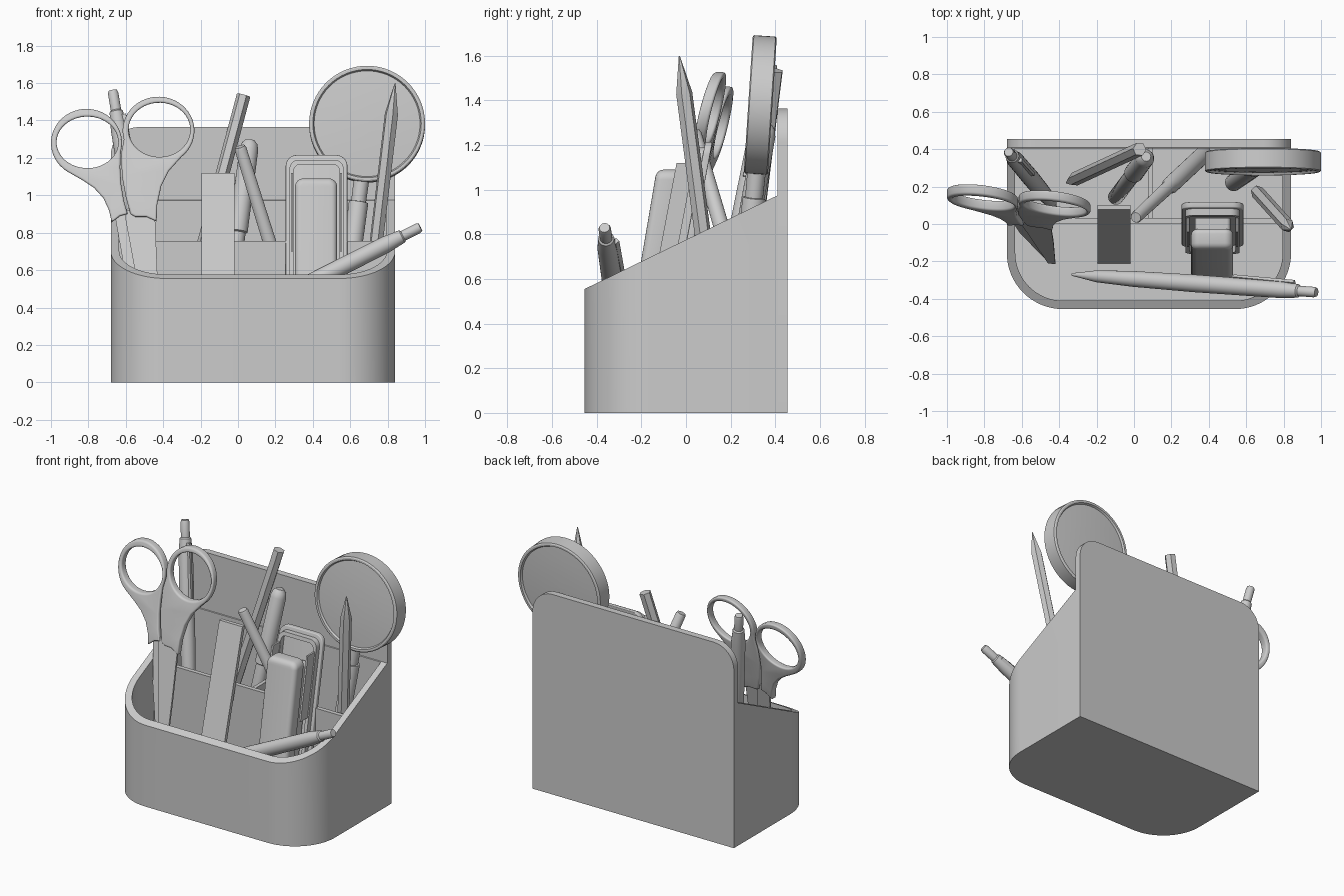
import bpy, bmesh
from math import sin, cos, pi, radians
from mathutils import Vector, Matrix

if "Cube" in bpy.data.objects:
    bpy.data.objects.remove(bpy.data.objects["Cube"])


def finish(bm, name):
    bmesh.ops.remove_doubles(bm, verts=bm.verts, dist=1e-5)
    bmesh.ops.recalc_face_normals(bm, faces=bm.faces)
    me = bpy.data.meshes.new(name)
    bm.to_mesh(me)
    bm.free()
    ob = bpy.data.objects.new(name, me)
    bpy.context.collection.objects.link(ob)
    return ob


def arc(cx, cz, rx, rz, a0, a1, n):
    return [(cx + rx * cos(radians(a0 + (a1 - a0) * i / n)),
             cz + rz * sin(radians(a0 + (a1 - a0) * i / n))) for i in range(n + 1)]


def rrect(x0, x1, z0, z1, r, rb=0.0):
    """Rectangle with rounded top (r) and bottom (rb) corners."""
    low = (lambda x, s, a: arc(x - s * rb, z0 + rb, rb, rb, a, a + 90, 8)) if rb else (lambda x, s, a: [(x, z0)])
    return (low(x0, -1, 180) + low(x1, 1, 270)
            + arc(x1 - r, z1 - r, r, r, 0, 90, 8) + arc(x0 + r, z1 - r, r, r, 90, 180, 8))


def plate(name, loops, a, b, c, half, bevel=0.0):
    """Front-facing outline(s) with thickness; its middle plane is y = a + b*z + c*x."""
    cu = bpy.data.curves.new(name, 'CURVE')
    cu.dimensions, cu.fill_mode = '2D', 'BOTH'
    cu.extrude, cu.bevel_depth, cu.offset, cu.bevel_resolution = half - bevel, bevel, -bevel, 3
    for loop in loops:
        sp = cu.splines.new('POLY')
        sp.points.add(len(loop) - 1)
        for p, (x, z) in zip(sp.points, loop):
            p.co = (x, z, 0, 1)
        sp.use_cyclic_u = True
    tmp = bpy.data.objects.new(name + "_tmp", cu)
    bpy.context.collection.objects.link(tmp)
    dg = bpy.context.evaluated_depsgraph_get()
    me = bpy.data.meshes.new_from_object(tmp.evaluated_get(dg))
    bm = bmesh.new()
    bm.from_mesh(me)
    bm.transform(Matrix(((1, 0, 0, 0), (c, b, -1, a), (0, 1, 0, 0), (0, 0, 0, 1))))
    bpy.data.objects.remove(tmp)
    bpy.data.curves.remove(cu)
    bpy.data.meshes.remove(me)
    return finish(bm, name)


def rod(name, p0, p1, prof, sides=32):
    """Turned profile (t, radius) along p0 -> p1, t as a fraction of the length."""
    p0, p1 = Vector(p0), Vector(p1)
    d = p1 - p0
    bm = bmesh.new()
    rings = [[bm.verts.new((r * cos(2 * pi * i / sides), r * sin(2 * pi * i / sides), t * d.length))
              for i in range(sides)] for t, r in prof]
    for A, B in zip(rings, rings[1:]):
        for i in range(sides):
            j = (i + 1) % sides
            bm.faces.new((A[i], A[j], B[j], B[i]))
    bm.faces.new(rings[0][::-1])
    bm.faces.new(rings[-1])
    bm.transform(Matrix.Translation(p0) @ d.to_track_quat('Z', 'Y').to_matrix().to_4x4())
    return finish(bm, name)


# holder shell: square back, round front corners, top sloping up to the back
def footprint(t, back):
    r = 0.30 - t
    x0, x1, y0 = -0.68 + t, 0.84 - t, -0.455 + t
    return ([(x0, back)] + arc(x0 + r, y0 + r, r, r, 180, 270, 16)
            + arc(x1 - r, y0 + r, r, r, 270, 360, 16) + [(x1, back)])


def slope(y):
    return 0.555 + (y + 0.455) * 0.485


bm = bmesh.new()
outer, inner = footprint(0, 0.412), footprint(0.045, 0.405)
rings = [[bm.verts.new((x, y, h(y))) for x, y in pts] for pts, h in (
    (outer, lambda y: 0), (outer, slope), (inner, slope), (inner, lambda y: 0.045))]
for A, B in zip(rings, rings[1:]):
    for i in range(len(A)):
        j = (i + 1) % len(A)
        bm.faces.new((A[i], A[j], B[j], B[i]))
bm.faces.new(rings[0])
bm.faces.new(rings[-1])
finish(bm, "holder_shell")

# back panel and dividers
plate("back_panel", [rrect(-0.68, 0.84, 0, 1.365, 0.15)], 0.4325, 0, 0, 0.0225)
plate("long_divider", [[(-0.66, 0.02), (0.82, 0.02), (0.82, 0.755), (-0.66, 0.755)]], 0.017, 0, 0, 0.015)
plate("cross_divider", [[(0.075, 0.02), (0.1, 0.02), (0.1, 0.745), (0.075, 0.745)]], 0.22, 0, 0, 0.192)

# scissors
S = (-0.275, 0.246, -0.12)
left = arc(-0.81, 1.28, 0.19, 0.182, -15, 238, 32) + [
    (-0.83, 1.08), (-0.77, 1.04), (-0.72, 0.985), (-0.69, 0.92), (-0.675, 0.855),
    (-0.63, 0.89), (-0.59, 0.90), (-0.61, 0.97), (-0.625, 1.06), (-0.63, 1.15)]
right = arc(-0.425, 1.345, 0.192, 0.182, -50, 195, 32) + [
    (-0.625, 1.22), (-0.62, 1.10), (-0.60, 0.99), (-0.575, 0.90), (-0.55, 0.885),
    (-0.49, 0.885), (-0.435, 0.86), (-0.432, 0.95), (-0.41, 1.05), (-0.37, 1.13)]
plate("scissor_handle_left", [left, arc(-0.805, 1.283, 0.165, 0.138, 0, 352, 44)], *S, 0.028, 0.012)
plate("scissor_handle_right", [right, arc(-0.42, 1.35, 0.165, 0.145, 0, 352, 44)], *S, 0.026, 0.012)
plate("scissor_blade_left", [[(-0.66, 0.9), (-0.56, 0.94), (-0.43, 0.1), (-0.47, 0.1), (-0.61, 0.62)]],
      S[0] + 0.008, S[1], S[2], 0.007)
plate("scissor_blade_right", [[(-0.61, 0.92), (-0.445, 0.92), (-0.43, 0.55), (-0.42, 0.1), (-0.46, 0.1)]],
      S[0] - 0.008, S[1], S[2], 0.007)

# click pens with clips
pen = [(0, 0.008), (0.02, 0.012), (0.10, 0.032), (0.25, 0.042), (0.5, 0.047), (0.86, 0.045),
       (0.925, 0.036), (0.93, 0.028), (0.99, 0.028), (1, 0.023)]
for name, p0, p1, off in (("back_pen", (-0.42, 0.09, 0.06), (-0.67, 0.385, 1.56), (0.045, -0.02, 0.01)),
                          ("front_pen", (-0.33, -0.27, 0.17), (0.975, -0.365, 0.83), (0, 0.05, 0))):
    rod(name, p0, p1, pen)
    a, b, o = Vector(p0), Vector(p1), Vector(off)
    rod(name + "_clip", a.lerp(b, 0.66) + o, a.lerp(b, 0.91) + o * 0.85, [(0, 0.013), (1, 0.015)], 4)

# hexagonal pencils: one flat end up, one sharp point up
rod("flat_pencil", (-0.36, 0.22, 0.08), (0.03, 0.40, 1.535), [(0, 0.004), (0.11, 0.037), (1, 0.037)], 6)
rod("sharp_pencil", (0.66, 0.17, 0.08), (0.84, -0.03, 1.6), [(0, 0.037), (0.89, 0.037), (0.998, 0.003), (1, 0.001)], 6)

# marker and slim brush pen
rod("marker", (-0.1, 0.14, 0.06), (0.065, 0.36, 1.295),
    [(0, 0.03), (0.02, 0.042), (0.6, 0.042), (0.605, 0.052), (0.96, 0.05), (0.985, 0.042), (1, 0.025)])
rod("slim_pen", (0.38, 0.38, 0.07), (0.01, 0.035, 1.26),
    [(0, 0.03), (0.02, 0.046), (0.5, 0.046), (0.52, 0.036), (0.99, 0.032), (1, 0.027)])

# ruler
plate("ruler", [[(-0.195, 0.05), (-0.02, 0.05), (-0.02, 1.12), (-0.195, 1.12)]], -0.213, 0.27, 0, 0.013)

# stapler: base, tray, side rails, magazine and arm
plate("stapler_base", [rrect(0.255, 0.585, 0.1, 1.215, 0.06, 0.06)], -0.128, 0.19, 0, 0.016, 0.006)
plate("stapler_tray", [rrect(0.275, 0.565, 0.1, 1.19, 0.05, 0.05),
                       rrect(0.298, 0.542, 0.14, 1.165, 0.035, 0.035)[::-1]], -0.158, 0.19, 0, 0.022)
for x in (0.283, 0.545):
    plate("stapler_rail", [[(x, 0.7), (x + 0.012, 0.7), (x + 0.012, 1.12), (x, 1.12)]], -0.195, 0.19, 0, 0.06)
plate("stapler_magazine", [rrect(0.325, 0.515, 0.1, 1.04, 0.02)], -0.215, 0.19, 0, 0.05)
plate("stapler_arm", [rrect(0.305, 0.53, 0.1, 1.09, 0.045, 0.045)], -0.262, 0.17, 0, 0.055, 0.03)

# hand mirror: rimmed disc with slightly domed faces, collar and handle
c, half = Vector((0.69, 0.333, 1.38)), Vector((0, 0.054, -0.0035))
face = [(0.03, 0.002), (0.04, 0.10), (0.07, 0.2), (0.12, 0.283), (0.0, 0.29), (0.0, 0.302), (0.05, 0.31)]
rod("mirror_disc", c - half, c + half, face + [(1 - t, r) for t, r in reversed(face)], 64)
rod("mirror_handle", (0.53, 0.22, 0.08), (0.665, 0.32, 1.12),
    [(0, 0.03), (0.02, 0.046), (0.84, 0.052), (0.85, 0.05), (0.852, 0.04), (1, 0.042)])

# smooth shading with sharp edges kept
meshes = [o for o in bpy.context.scene.objects if o.type == 'MESH']
for o in meshes:
    o.select_set(True)
bpy.context.view_layer.objects.active = meshes[0]
bpy.ops.object.shade_smooth_by_angle(angle=radians(30))
